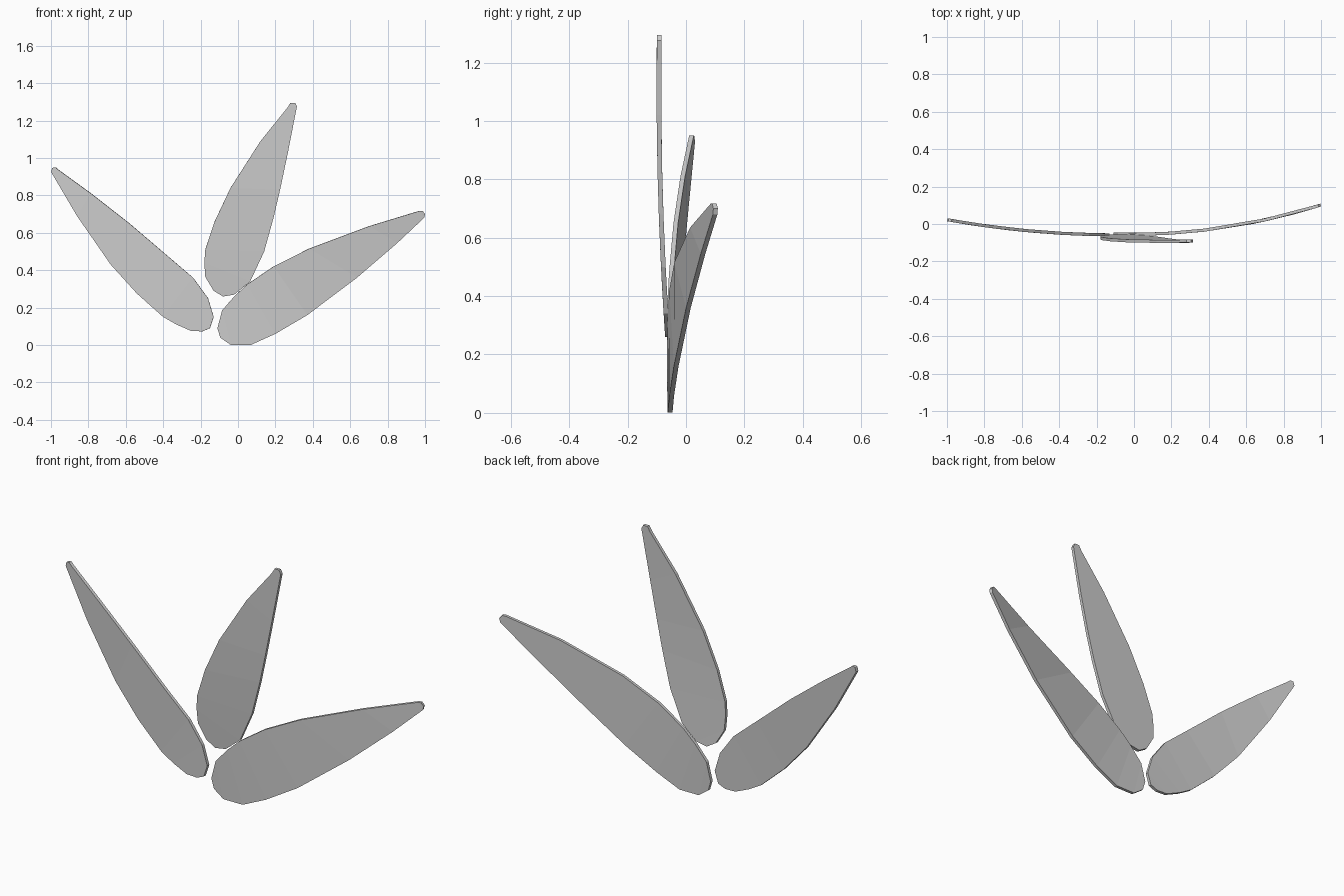
import bpy

THICKNESS = 0.016


def leaf(name, edge_a, edge_b, depth):
    """Thin blade: strip between two edges (x, z) from tip to base, bent by depth(x, z)."""
    verts, faces = [], []
    for pair in zip(edge_a, edge_b):
        verts += [(x, depth(x, z), z) for x, z in pair]
    for i in range(len(edge_a) - 1):
        k = 2 * i
        faces.append((k, k + 1, k + 3, k + 2))
    mesh = bpy.data.meshes.new(name)
    mesh.from_pydata(verts, [], faces)
    obj = bpy.data.objects.new(name, mesh)
    bpy.context.collection.objects.link(obj)
    mod = obj.modifiers.new("thickness", 'SOLIDIFY')
    mod.thickness = THICKNESS
    mod.offset = 0
    return obj


# left leaf, tip curls backwards
leaf("left_leaf",
     [(-.975, .95), (-.96, .937), (-.785, .81), (-.58, .65), (-.375, .475),
      (-.24, .36), (-.16, .25), (-.13, .15), (-.15, .09)],
     [(-.992, .947), (-.998, .925), (-.86, .69), (-.68, .43), (-.54, .275),
      (-.40, .15), (-.33, .11), (-.25, .075), (-.19, .073)],
     lambda x, z: -.058 + .10 * (x + .1) ** 2)

# upright leaf, almost flat, in front of the others
leaf("upright_leaf",
     [(.305, 1.295), (.315, 1.275), (.265, 1.02), (.225, .83), (.19, .68),
      (.14, .5), (.065, .34), (-.02, .27), (-.08, .26)],
     [(.28, 1.295), (.265, 1.27), (.12, 1.09), (-.04, .84), (-.125, .66),
      (-.175, .51), (-.18, .44), (-.175, .365), (-.13, .29)],
     lambda x, z: -.093 + .040 * (1.12 - z) ** 2)

# right leaf, longest and most curved
leaf("right_leaf",
     [(.985, .717), (.97, .717), (.70, .635), (.38, .515), (.19, .42),
      (.05, .325), (-.02, .26), (-.085, .185), (-.11, .09)],
     [(.998, .70), (.993, .68), (.85, .545), (.635, .36), (.37, .16),
      (.20, .06), (.07, .001), (-.04, .001), (-.095, .04)],
     lambda x, z: -.055 + .157 * x * x)
